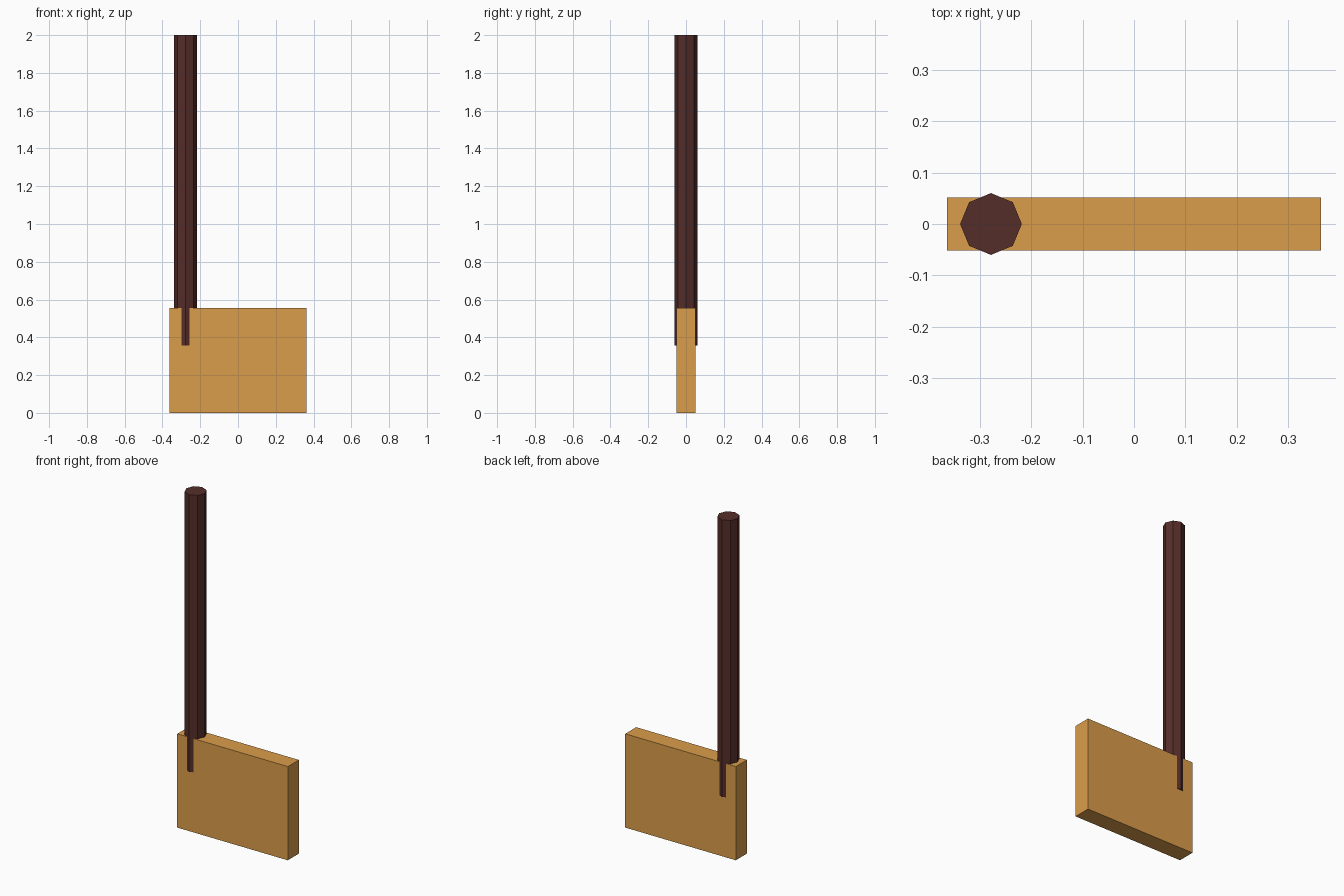
import bpy

if "Cube" in bpy.data.objects:
    bpy.data.objects.remove(bpy.data.objects["Cube"])


def paint(obj, name, color):
    mat = bpy.data.materials.new(name)
    mat.diffuse_color = (*color, 1)
    mat.use_nodes = True
    mat.node_tree.nodes["Principled BSDF"].inputs["Base Color"].default_value = mat.diffuse_color
    obj.data.materials.append(mat)


# Flat rectangular board standing on the ground
W, D, H = 0.726, 0.103, 0.556
bpy.ops.mesh.primitive_cube_add(size=1, location=(0, 0, H / 2))
board = bpy.context.object
board.name = "board"
board.scale = (W, D, H)
bpy.ops.object.transform_apply(location=False, rotation=False, scale=True)
paint(board, "light_wood", (0.71, 0.34, 0.07))

# Eight-sided pole sunk into the board near its left end
BOTTOM, TOP = 0.356, 2.0
bpy.ops.mesh.primitive_cylinder_add(
    vertices=8, radius=0.06, depth=TOP - BOTTOM,
    location=(-0.278, 0, (TOP + BOTTOM) / 2))
pole = bpy.context.object
pole.name = "pole"
paint(pole, "dark_wood", (0.09, 0.027, 0.022))
